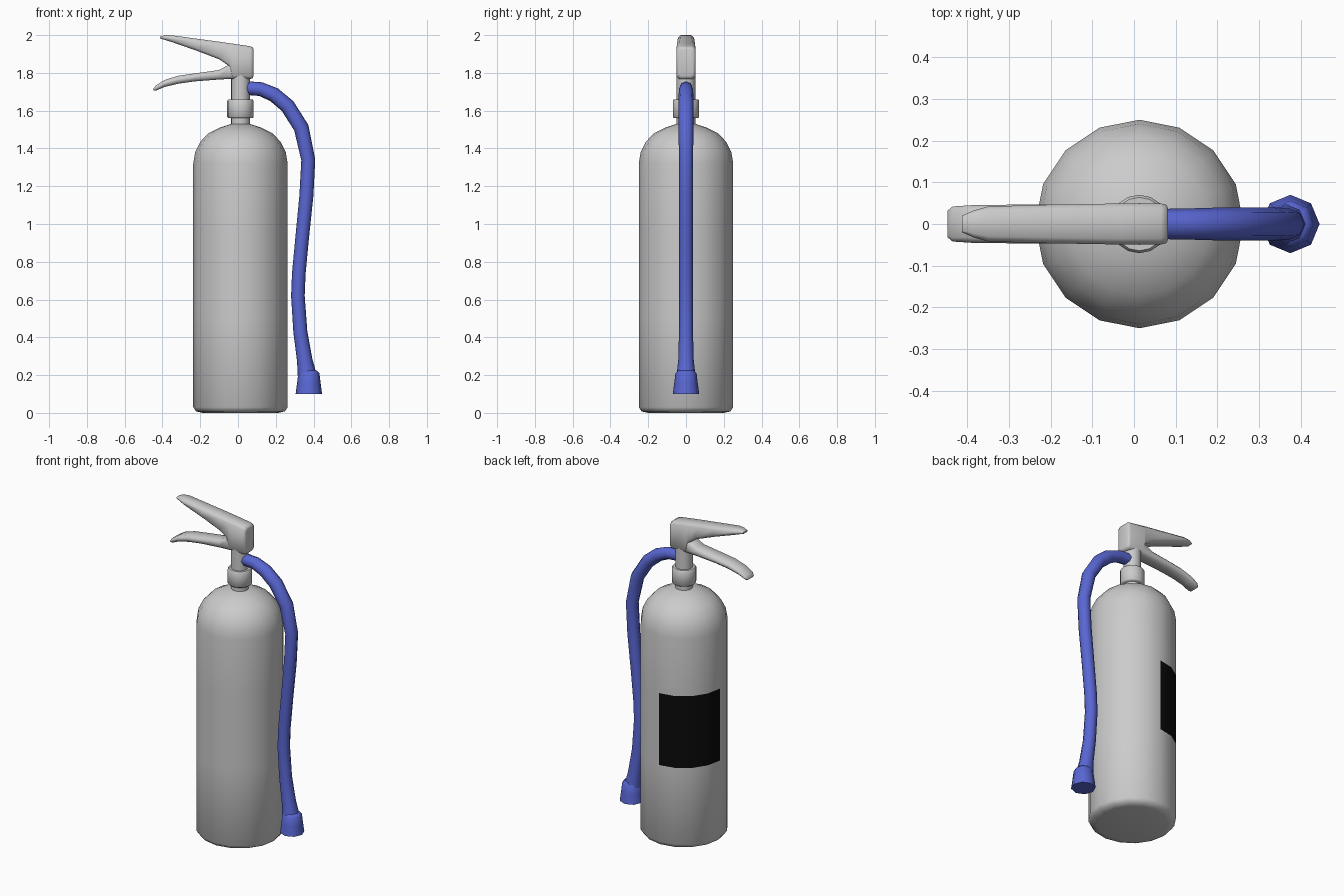
import bpy
from math import sin, cos, pi
from mathutils import Vector

cube = bpy.data.objects.get("Cube")
if cube:
    bpy.data.objects.remove(cube, do_unlink=True)

AXIS = 0.013  # x of the tank's axis


def material(name, rgb):
    m = bpy.data.materials.new(name)
    m.use_nodes = True
    m.diffuse_color = (*rgb, 1)
    bsdf = next(n for n in m.node_tree.nodes if n.type == 'BSDF_PRINCIPLED')
    bsdf.inputs["Base Color"].default_value = (*rgb, 1)
    return m


GREY = material("light grey", (0.6, 0.6, 0.6))
BLUE = material("blue", (0.1, 0.135, 0.65))
BLACK = material("black", (0.003, 0.003, 0.003))


def loft(name, rings, mats, angle=50):
    """Skin a list of equal-length rings and cap both ends."""
    n = len(rings[0])
    verts = [v for ring in rings for v in ring]
    faces = [(i * n + j, i * n + (j + 1) % n, (i + 1) * n + (j + 1) % n, (i + 1) * n + j)
             for i in range(len(rings) - 1) for j in range(n)]
    faces += [tuple(reversed(range(n))), tuple(range(len(verts) - n, len(verts)))]
    mesh = bpy.data.meshes.new(name)
    mesh.from_pydata(verts, [], faces)
    for m in mats:
        mesh.materials.append(m)
    obj = bpy.data.objects.new(name, mesh)
    bpy.context.collection.objects.link(obj)
    bpy.ops.object.select_all(action='DESELECT')
    obj.select_set(True)
    bpy.context.view_layer.objects.active = obj
    bpy.ops.object.mode_set(mode='EDIT')
    bpy.ops.mesh.select_all(action='SELECT')
    bpy.ops.mesh.normals_make_consistent(inside=False)
    bpy.ops.object.mode_set(mode='OBJECT')
    bpy.ops.object.shade_smooth_by_angle(angle=angle * pi / 180)
    return obj


def lathe(name, profile, mats, sides=16):
    """Turn a (radius, z) profile around the tank axis."""
    rings = [[(AXIS + r * cos(2 * pi * j / sides), r * sin(2 * pi * j / sides), z)
              for j in range(sides)] for r, z in profile]
    return loft(name, rings, mats)


def tube(name, path, mats, sides=8):
    """Sweep a circle along (x, z, radius) points in the y = 0 plane."""
    pts = [Vector((x, 0, z)) for x, z, r in path]
    rings = []
    for i, p in enumerate(pts):
        t = (pts[min(i + 1, len(pts) - 1)] - pts[max(i - 1, 0)]).normalized()
        side = Vector((t.z, 0, -t.x))
        r = path[i][2]
        rings.append([p + side * r * cos(2 * pi * j / sides) + Vector((0, r * sin(2 * pi * j / sides), 0))
                      for j in range(sides)])
    return loft(name, rings, mats)


def bar(name, sections, mats):
    """Chamfered bar along x from (x, bottom, top, half width) sections."""
    rings = []
    for x, lo, hi, w in sections:
        c = min(0.014, (hi - lo) * 0.35, w * 0.4)
        rings.append([(x, -w + c, lo), (x, w - c, lo), (x, w, lo + c), (x, w, hi - c),
                      (x, w - c, hi), (x, -w + c, hi), (x, -w, hi - c), (x, -w, lo + c)])
    return loft(name, rings, mats, 60)


# Tank, with a label on one quarter of its wall
LABEL_LOW, LABEL_HIGH = 0.51, 0.96
tank = lathe("tank", [(0.2, 0), (0.235, 0.008), (0.25, 0.03), (0.25, LABEL_LOW), (0.25, LABEL_HIGH),
                      (0.25, 1.32), (0.24, 1.38), (0.213, 1.435), (0.17, 1.48), (0.11, 1.51),
                      (0.05, 1.53)], [GREY, BLACK])
for face in tank.data.polygons:
    c = face.center
    if LABEL_LOW < c.z < LABEL_HIGH and c.x < AXIS and c.y > 0:
        face.material_index = 1

# Neck, collar and valve stem
lathe("neck", [(0.05, 1.5), (0.05, 1.58)], [GREY])
lathe("collar", [(0.064, 1.56), (0.07, 1.566), (0.07, 1.652), (0.064, 1.66)], [GREY])
lathe("valve_stem", [(0.05, 1.65), (0.05, 1.79)], [GREY])

# Valve head running into the upper lever
bar("upper_lever", [(0.082, 1.785, 1.925, 0.036), (0.078, 1.772, 1.935, 0.046), (0.065, 1.768, 1.941, 0.049),
                    (-0.03, 1.77, 1.955, 0.049), (-0.045, 1.835, 1.957, 0.049),
                    (-0.1, 1.872, 1.965, 0.048), (-0.22, 1.918, 1.981, 0.046),
                    (-0.35, 1.963, 1.999, 0.042), (-0.385, 1.974, 2.0, 0.032),
                    (-0.412, 1.982, 1.993, 0.02)], [GREY])

# Lower carrying handle
bar("lower_lever", [(0.04, 1.768, 1.86, 0.047), (-0.04, 1.768, 1.848, 0.047), (-0.1, 1.765, 1.815, 0.047),
                    (-0.23, 1.755, 1.797, 0.047), (-0.32, 1.742, 1.784, 0.046),
                    (-0.39, 1.725, 1.762, 0.045), (-0.435, 1.706, 1.733, 0.042),
                    (-0.447, 1.706, 1.718, 0.032)], [GREY])

# Hose and its flared nozzle
tube("hose", [(0.04, 1.72, 0.036), (0.12, 1.714, 0.037), (0.19, 1.685, 0.039), (0.262, 1.625, 0.04),
              (0.335, 1.51, 0.04), (0.372, 1.34, 0.037), (0.362, 1.15, 0.037), (0.34, 0.93, 0.036),
              (0.322, 0.74, 0.036), (0.317, 0.62, 0.036), (0.33, 0.43, 0.037),
              (0.353, 0.28, 0.041), (0.366, 0.2, 0.05)], [BLUE])
tube("nozzle", [(0.375, 0.225, 0.042), (0.375, 0.21, 0.056), (0.375, 0.16, 0.062), (0.375, 0.1, 0.07)], [BLUE])
